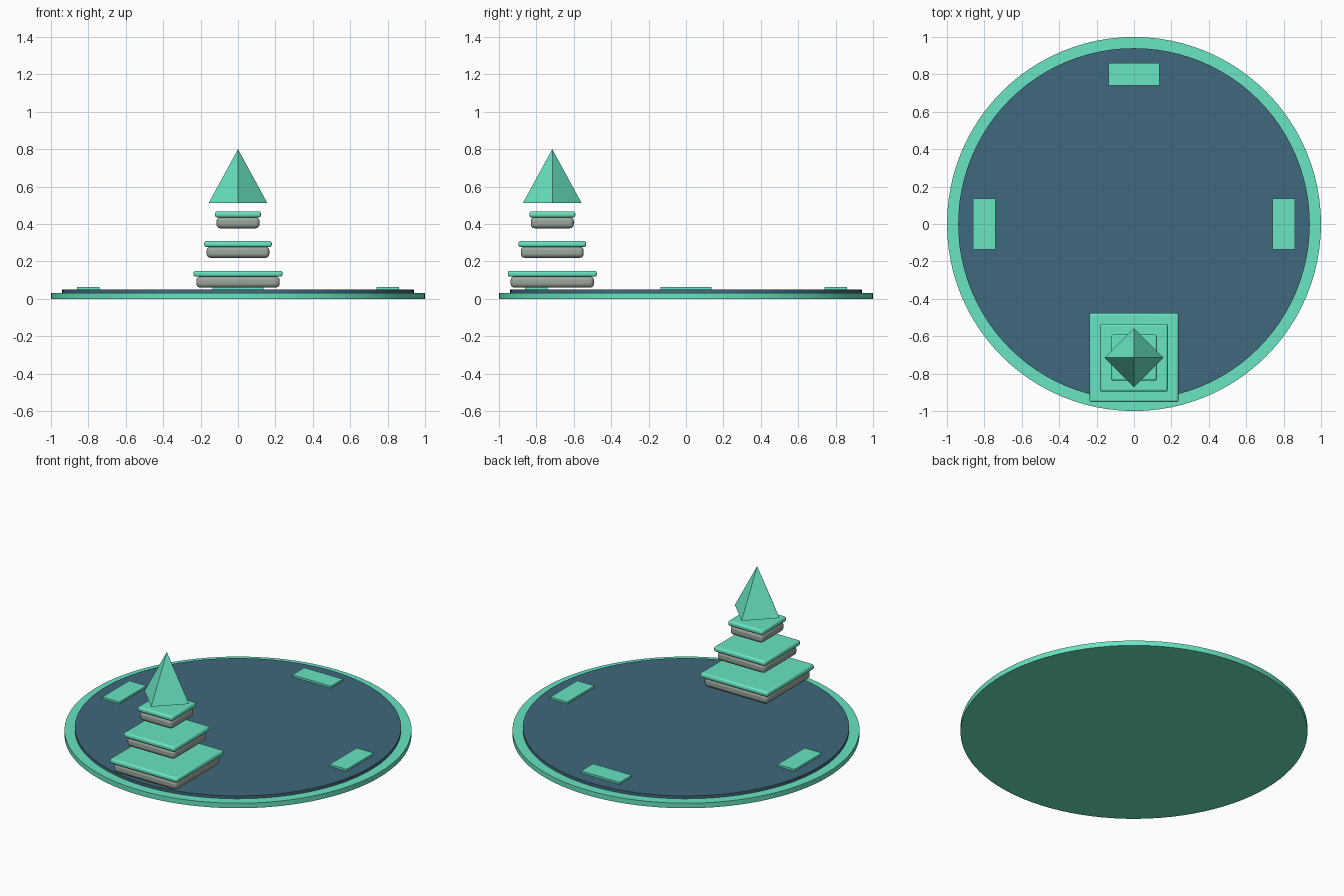
import bpy
import math

if "Cube" in bpy.data.objects:
    bpy.data.objects.remove(bpy.data.objects["Cube"])


def material(name, rgb):
    m = bpy.data.materials.new(name)
    m.diffuse_color = (*rgb, 1)
    m.use_nodes = True
    m.node_tree.nodes["Principled BSDF"].inputs["Base Color"].default_value = m.diffuse_color
    return m


TEAL = material("teal", (0.14, 0.78, 0.54))
SLATE = material("slate", (0.05, 0.14, 0.20))
STONE = material("stone", (0.32, 0.38, 0.33))


def finish(name, mat, smooth=True):
    ob = bpy.context.object
    ob.name = name
    ob.data.materials.append(mat)
    if smooth:
        bpy.ops.object.shade_smooth_by_angle(angle=math.radians(35))
    return ob


def disc(name, radius, z0, z1, mat):
    bpy.ops.mesh.primitive_cylinder_add(vertices=96, radius=radius, depth=z1 - z0,
                                        location=(0, 0, (z0 + z1) / 2))
    return finish(name, mat)


def slab(name, x, y, z0, z1, width, depth, mat, bevel=0.0):
    bpy.ops.mesh.primitive_cube_add(size=1, location=(x, y, (z0 + z1) / 2))
    bpy.context.object.scale = (width, depth, z1 - z0)
    bpy.ops.object.transform_apply(location=False, rotation=False, scale=True)
    if bevel:
        mod = bpy.context.object.modifiers.new("rounded_edges", "BEVEL")
        mod.width = bevel
        mod.segments = 3
    return finish(name, mat, bevel > 0)


# Round base and raised floor
disc("base_rim", 1.0, 0, 0.032, TEAL)
disc("floor", 0.94, 0.03, 0.05, SLATE)

# Four markers around the floor
for i in range(4):
    a = i * math.pi / 2
    w, d = (0.12, 0.272) if i % 2 == 0 else (0.272, 0.12)
    slab(f"marker_{i + 1}", 0.8 * math.cos(a), 0.8 * math.sin(a), 0.05, 0.063, w, d, TEAL)

# Floating tiers: a rounded stone block with a thin cap
TOWER_Y = -0.715
for i, (z, stone_w, cap_w) in enumerate([(0.06, 0.446, 0.476),
                                         (0.219, 0.336, 0.362),
                                         (0.377, 0.23, 0.246)]):
    slab(f"tier_stone_{i + 1}", 0, TOWER_Y, z, z + 0.06, stone_w, stone_w, STONE, 0.021)
    slab(f"tier_cap_{i + 1}", 0, TOWER_Y, z + 0.058, z + 0.09, cap_w, cap_w, TEAL, 0.012)

# Four-sided spire with its corners on the axes
bpy.ops.mesh.primitive_cone_add(vertices=4, radius1=0.157, radius2=0, depth=0.288,
                                location=(0, TOWER_Y, 0.656))
finish("spire", TEAL, False)
